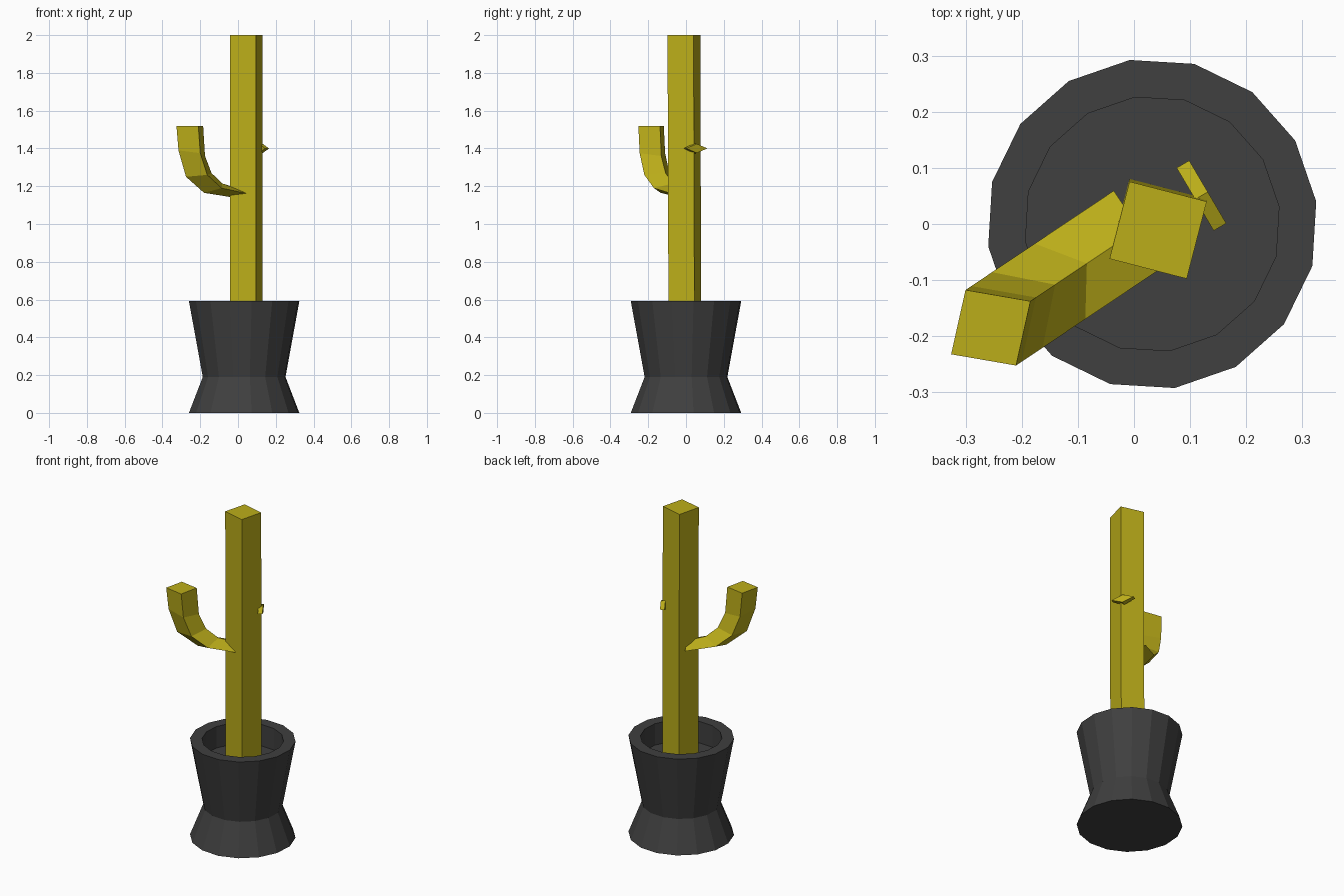
import bpy, bmesh, math

if "Cube" in bpy.data.objects:
    bpy.data.objects.remove(bpy.data.objects["Cube"])


def material(name, color):
    m = bpy.data.materials.new(name)
    m.diffuse_color = (*color, 1)
    m.use_nodes = True
    m.node_tree.nodes["Principled BSDF"].inputs["Base Color"].default_value = m.diffuse_color
    return m


YELLOW = material("yellow", (0.5, 0.42, 0.01))
DARK = material("dark_grey", (0.05, 0.05, 0.05))


def loft(name, rings, mat):
    """Skin a list of equal-sized point rings and cap both ends."""
    bm = bmesh.new()
    vs = [[bm.verts.new(p) for p in r] for r in rings]
    n = len(vs[0])
    for a, b in zip(vs, vs[1:]):
        for i in range(n):
            j = (i + 1) % n
            bm.faces.new((a[i], a[j], b[j], b[i]))
    bm.faces.new(vs[0][::-1])
    bm.faces.new(vs[-1])
    bmesh.ops.recalc_face_normals(bm, faces=bm.faces)
    me = bpy.data.meshes.new(name)
    bm.to_mesh(me)
    bm.free()
    me.materials.append(mat)
    ob = bpy.data.objects.new(name, me)
    bpy.context.collection.objects.link(ob)
    return ob


def polygon(cx, cy, r, z, n, deg):
    return [(cx + r * math.cos(math.radians(deg) + math.tau * i / n),
             cy + r * math.sin(math.radians(deg) + math.tau * i / n), z) for i in range(n)]


def diamond_sweep(name, origin, deg, half, outer, inner, mat):
    """Diamond sections in a vertical plane; outer/inner are (distance, z) corner paths."""
    c, s = math.cos(math.radians(deg)), math.sin(math.radians(deg))

    def at(d, side, z):
        return (origin[0] + d * c - side * s, origin[1] + d * s + side * c, z)

    rings = []
    for (do, zo), (di, zi) in zip(outer, inner):
        d, z = (do + di) / 2, (zo + zi) / 2
        rings.append([at(do, 0, zo), at(d, half, z), at(di, 0, zi), at(d, -half, z)])
    return loft(name, rings, mat)


# Waisted 16-sided pot with a recessed floor
profile = [(0.295, 0), (0.221, 0.19), (0.295, 0.592), (0.228, 0.592), (0.228, 0.46)]
loft("pot", [polygon(0.0325, 0, r, z, 16, 7.8) for r, z in profile], DARK)

# Square trunk
loft("trunk", [polygon(0.043, -0.006, 0.1005, 0.4, 4, 30.5),
               polygon(0.043, -0.011, 0.1005, 2.0, 4, 30.5)], YELLOW)

# Upward curving arm
diamond_sweep("arm", (0.009, -0.008), 213.8, 0.081,
              [(0, 1.135), (0.227, 1.165), (0.342, 1.25), (0.39, 1.39), (0.403, 1.52)],
              [(0, 1.185), (0.112, 1.215), (0.18, 1.27), (0.221, 1.36), (0.233, 1.52)], YELLOW)

# Small bud on the other side
diamond_sweep("bud", (0.109, 0.044), 30.5, 0.065,
              [(0, 1.372), (0.026, 1.376)], [(0, 1.428), (0.026, 1.424)], YELLOW)
